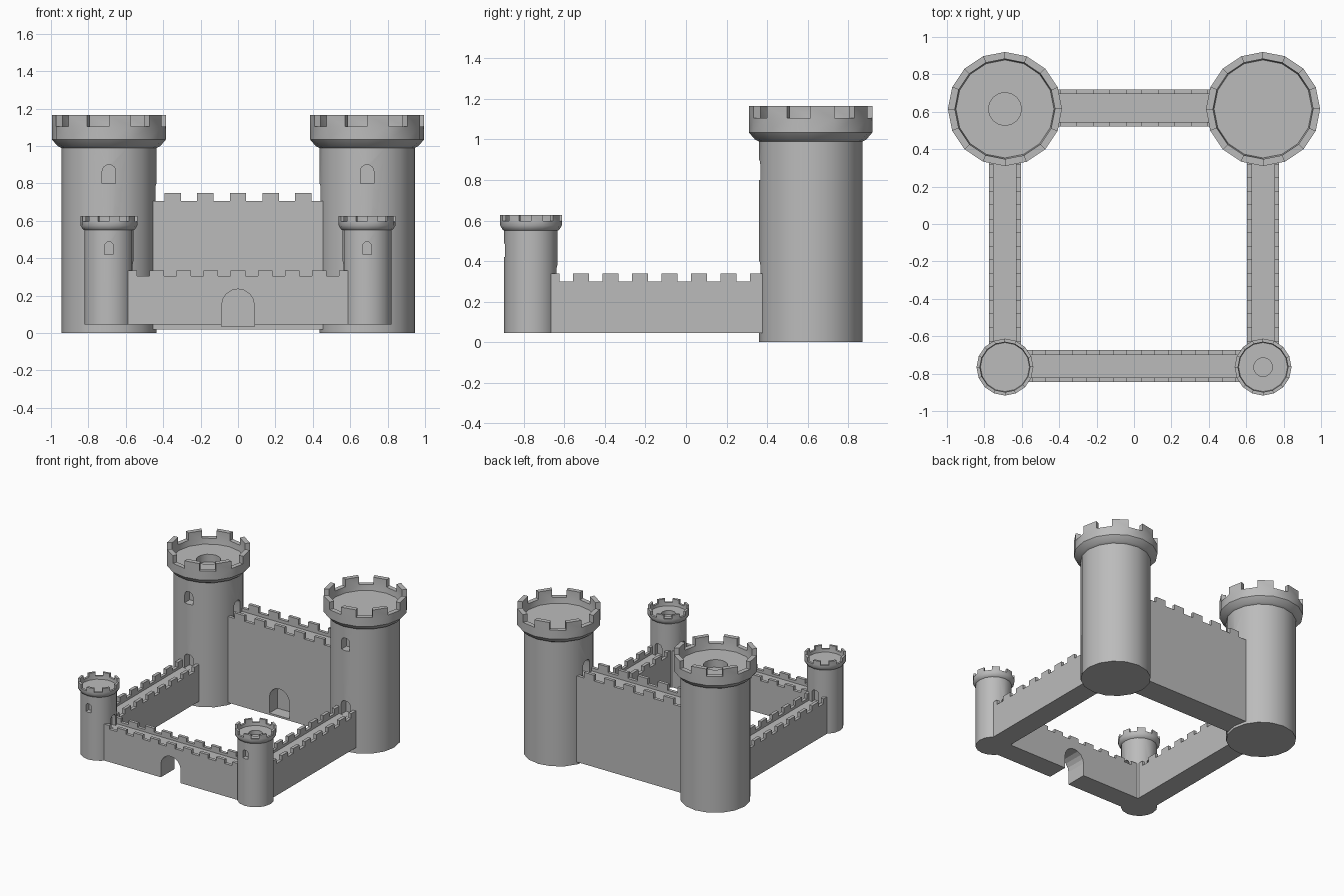
import bpy, bmesh, math
from mathutils import Matrix, Vector

cube = bpy.data.objects.get("Cube")
if cube:
    bpy.data.objects.remove(cube, do_unlink=True)

STONE = (0.5, 0.5, 0.5, 1)
stone = bpy.data.materials.new("grey stone")
stone.use_nodes = True
stone.diffuse_color = STONE
stone.node_tree.nodes["Principled BSDF"].inputs["Base Color"].default_value = STONE


def finish(name, bm):
    """Turn a bmesh into a named stone object."""
    bmesh.ops.recalc_face_normals(bm, faces=bm.faces)
    mesh = bpy.data.meshes.new(name)
    bm.to_mesh(mesh)
    bm.free()
    mesh.materials.append(stone)
    obj = bpy.data.objects.new(name, mesh)
    bpy.context.collection.objects.link(obj)
    return obj


def activate(obj):
    bpy.ops.object.select_all(action='DESELECT')
    obj.select_set(True)
    bpy.context.view_layer.objects.active = obj


def add_box(bm, x0, x1, y0, y1, z0, z1):
    size = Vector((x1 - x0, y1 - y0, z1 - z0))
    mid = Vector((x0 + x1, y0 + y1, z0 + z1)) / 2
    bmesh.ops.create_cube(bm, size=1, matrix=Matrix.Translation(mid) @ Matrix.Diagonal(size.to_4d()))


def cut_arch(obj, pos, facing, width, height, depth):
    """Cut a round-topped opening; pos is the sill centre, facing points outwards."""
    bm = bmesh.new()
    r = width / 2
    outline = [(-r, 0), (r, 0)]
    outline += [(r * math.cos(a * math.pi / 8), height - r + r * math.sin(a * math.pi / 8)) for a in range(9)]
    out = Vector(facing).normalized()
    side = Vector((-out.y, out.x, 0))
    base = Vector(pos) + out * 0.1
    verts = [bm.verts.new(base + side * u + Vector((0, 0, v))) for u, v in outline]
    face = bm.faces.new(verts)
    res = bmesh.ops.extrude_face_region(bm, geom=[face])
    moved = [v for v in res["geom"] if isinstance(v, bmesh.types.BMVert)]
    bmesh.ops.translate(bm, verts=moved, vec=-out * (depth + 0.1))
    cutter = finish("cutter", bm)
    cutter.hide_render = True
    activate(obj)
    mod = obj.modifiers.new("opening", 'BOOLEAN')
    mod.operation = 'DIFFERENCE'
    mod.solver = 'EXACT'
    mod.object = cutter
    bpy.ops.object.modifier_apply(modifier=mod.name)
    bpy.data.objects.remove(cutter, do_unlink=True)


def tower(name, x, y, profile, rim, merlon, sides=16):
    """Lathe the profile, then raise every other rim face into a merlon."""
    bm = bmesh.new()
    rings = []
    for r, z in profile:
        rings.append([bm.verts.new((x + r * math.cos(math.tau * i / sides),
                                    y + r * math.sin(math.tau * i / sides), z)) for i in range(sides)])
    rim_faces = []
    for k in range(len(rings) - 1):
        for i in range(sides):
            j = (i + 1) % sides
            f = bm.faces.new((rings[k][i], rings[k][j], rings[k + 1][j], rings[k + 1][i]))
            if k == rim and i % 2 == 0:
                rim_faces.append(f)
    bm.faces.new(rings[0])
    bm.faces.new(rings[-1])
    res = bmesh.ops.extrude_discrete_faces(bm, faces=rim_faces)
    bm.normal_update()
    # Close each merlon with side walls down to the rim
    for f in res["faces"]:
        low = [v.co.copy() for v in f.verts]
        for v in f.verts:
            v.co.z += merlon
    bmesh.ops.remove_doubles(bm, verts=bm.verts, dist=0.0001)
    return finish(name, bm)


def smooth(obj):
    activate(obj)
    bpy.ops.object.shade_smooth_by_angle(angle=math.radians(35))


def wall(name, axis, start, end, inner, outer, bottom, floor, crenel, top, centres, width):
    """Wall body, two parapets and their merlons along the given axis."""
    lip = 0.025

    def box(bm, a0, a1, b0, b1, z0, z1):
        add_box(bm, *((a0, a1, b0, b1) if axis == 'x' else (b0, b1, a0, a1)), z0, z1)

    body = bmesh.new()
    box(body, start, end, inner, outer, bottom, floor)
    parapet = bmesh.new()
    for b0, b1 in ((inner, inner + lip), (outer - lip, outer)):
        box(parapet, start, end, b0, b1, floor, crenel)
        for c in centres:
            box(parapet, max(start, c - width / 2), min(end, c + width / 2), b0, b1, crenel, top)
    finish(name + "_parapets", parapet)
    return finish(name, body)


# Walls
front = wall("front_wall", 'x', -0.6, 0.6, -0.845, -0.675, 0.045, 0.285, 0.305, 0.335,
             [0.145 * k for k in range(-4, 5)], 0.078)
cut_arch(front, (0, -0.845, -0.05), (0, -1, 0), 0.175, 0.285, 0.3)
back = wall("back_wall", 'x', -0.48, 0.48, 0.52, 0.72, 0.02, 0.68, 0.705, 0.75,
            [0.175 * k for k in range(-2, 3)], 0.088)
cut_arch(back, (0, 0.52, 0.035), (0, -1, 0), 0.175, 0.215, 0.1)
for label, b0, b1 in (("left", 0.605, 0.775), ("right", -0.775, -0.605)):
    wall(label + "_wall", 'y', -0.68, 0.4, b0, b1, 0.045, 0.28, 0.3, 0.338,
         [-0.154 + 0.1455 * (k + 0.5) for k in range(-4, 4)], 0.078)

# Towers: outside up to the rim, across it, then down to the roof floor
BIG = [(0.255, 0), (0.255, 0.99), (0.275, 1.0), (0.305, 1.035), (0.305, 1.105), (0.268, 1.105), (0.262, 1.06)]
SMALL = [(0.132, 0.045), (0.132, 0.55), (0.14, 0.555), (0.152, 0.575), (0.152, 0.597), (0.134, 0.597), (0.131, 0.573)]
for label, s in (("left", 1), ("right", -1)):
    x = 0.69 * s
    hatch = [(0.088, 1.06), (0.088, 1.0)] if s < 0 else []
    big = tower("back_%s_tower" % label, x, 0.615, BIG + hatch, 4, 0.06)
    cut_arch(big, (x, 0.36, 0.8), (0, -1, 0), 0.072, 0.1, 0.07)
    cut_arch(big, (x, 0.36, 0.281), (0, -1, 0), 0.08, 0.12, 0.07)
    cut_arch(big, (x - 0.255 * s, 0.62, 0.681), (-s, 0, 0), 0.08, 0.12, 0.07)
    smooth(big)

    hatch = [(0.05, 0.573), (0.05, 0.54)] if s > 0 else []
    small = tower("front_%s_tower" % label, x, -0.765, SMALL + hatch, 4, 0.03)
    cut_arch(small, (x, -0.897, 0.42), (0, -1, 0), 0.046, 0.068, 0.04)
    cut_arch(small, (x, -0.633, 0.281), (0, 1, 0), 0.06, 0.1, 0.04)
    cut_arch(small, (x - 0.132 * s, -0.762, 0.286), (-s, 0, 0), 0.06, 0.1, 0.04)
    smooth(small)
